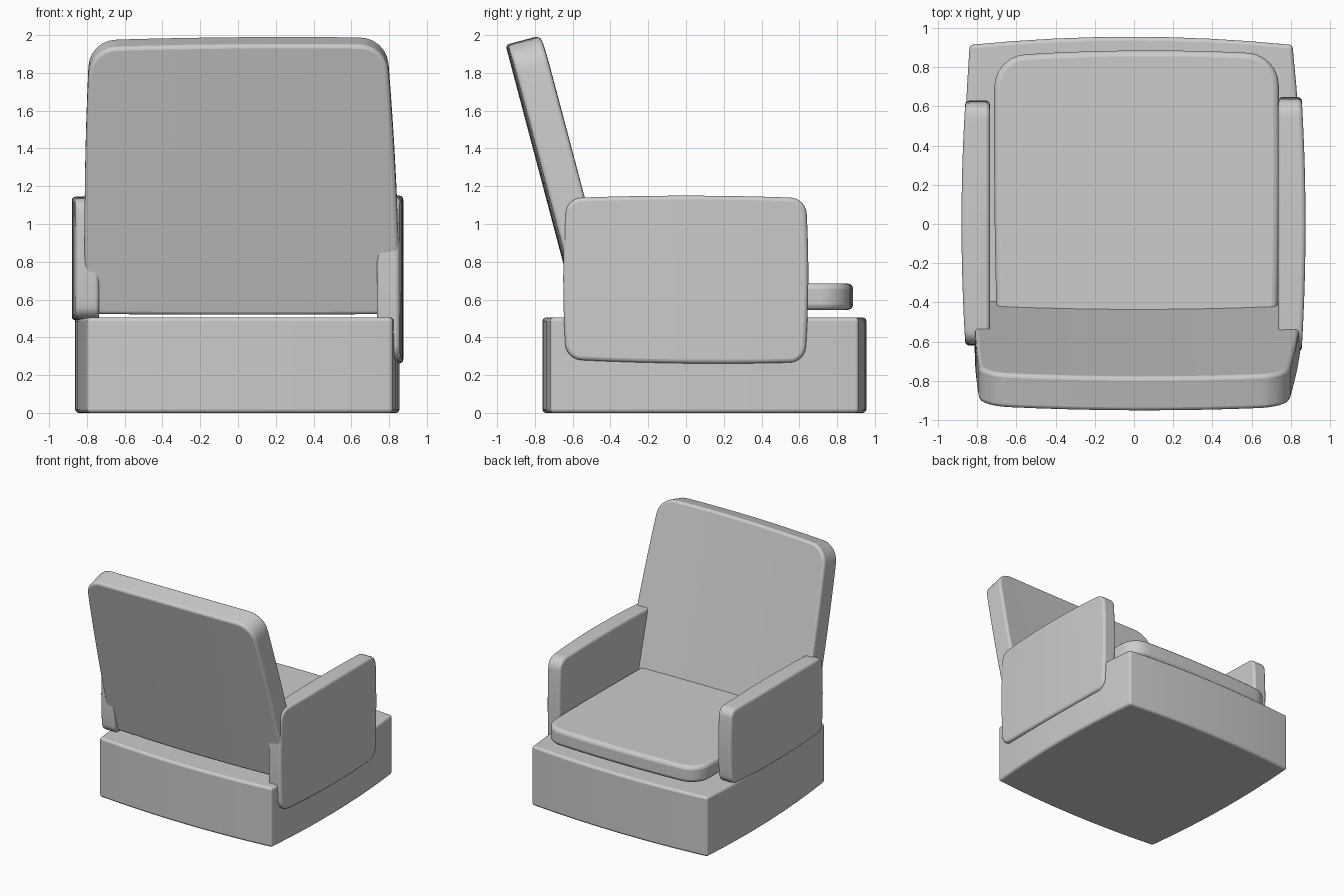
import bpy, bmesh
from math import radians, pi
from mathutils import Matrix, Vector

if "Cube" in bpy.data.objects:
    bpy.data.objects.remove(bpy.data.objects["Cube"])


def outline(corners, radii, bulge, steps=8):
    """Rounded polygon; corners run counter-clockwise, each side bows outward by bulge."""
    n = len(corners)
    c = [Vector(p) for p in corners]
    arcs = []
    for i in range(n):
        a = (c[i - 1] - c[i]).normalized() * radii[i]
        b = (c[(i + 1) % n] - c[i]).normalized() * radii[i]
        if radii[i] == 0:
            arcs.append([c[i]])
            continue
        arc = []
        for k in range(7):
            t = k / 6
            # quadratic/cubic corner close to a circular arc
            p0, p3 = c[i] + a, c[i] + b
            p1, p2 = c[i] + a * 0.45, c[i] + b * 0.45
            s = 1 - t
            arc.append(p0 * s**3 + p1 * 3 * s * s * t + p2 * 3 * s * t * t + p3 * t**3)
        arcs.append(arc)
    pts = []
    for i in range(n):
        pts += arcs[i]
        p, q = arcs[i][-1], arcs[(i + 1) % n][0]
        d = (q - p).normalized()
        out = Vector((d.y, -d.x))
        for k in range(1, steps):
            t = k / steps
            pts.append(p.lerp(q, t) + out * bulge[i] * 4 * t * (1 - t))
    return pts


def slab(name, pts, low, high, matrix, bevel=0.02, bow_low=0, bow_high=0):
    """Extrude an outline, bow its two faces along local x, round the rims."""
    bm = bmesh.new()
    face = bm.faces.new([bm.verts.new((p.x, p.y, low)) for p in pts])
    ext = bmesh.ops.extrude_face_region(bm, geom=[face])
    for v in ext["geom"]:
        if isinstance(v, bmesh.types.BMVert):
            v.co.z = high
    if bow_low or bow_high:
        xs = [p.x for p in pts]
        mid, half = (min(xs) + max(xs)) / 2, (max(xs) - min(xs)) / 2
        for k in range(-4, 5):
            bmesh.ops.bisect_plane(bm, geom=bm.verts[:] + bm.edges[:] + bm.faces[:],
                                   plane_co=(mid + half * k / 5, 0, 0), plane_no=(1, 0, 0),
                                   dist=0.003)
        for v in bm.verts:
            w = 1 - ((v.co.x - mid) / half) ** 2
            v.co.z += w * (bow_high if v.co.z > (low + high) / 2 else bow_low)
    bmesh.ops.transform(bm, matrix=matrix, verts=bm.verts[:])
    bmesh.ops.recalc_face_normals(bm, faces=bm.faces[:])
    mesh = bpy.data.meshes.new(name)
    bm.to_mesh(mesh)
    bm.free()
    ob = bpy.data.objects.new(name, mesh)
    bpy.context.collection.objects.link(ob)
    mod = ob.modifiers.new("rim", "BEVEL")
    mod.width, mod.segments = bevel, 3
    mod.limit_method, mod.angle_limit = "ANGLE", radians(50)
    bpy.context.view_layer.objects.active = ob
    bpy.ops.object.select_all(action="DESELECT")
    ob.select_set(True)
    bpy.ops.object.shade_smooth_by_angle(angle=radians(35))
    return ob


# Plinth base with bowed sides
slab("base", outline([(-0.80, -0.72), (0.82, -0.72), (0.81, 0.915), (-0.84, 0.915)],
                     [0.02] * 4, [0.04] * 4), 0.0, 0.505, Matrix(), 0.02)

# Seat cushion, hovering just above the base
slab("seat_cushion", outline([(-0.70, -0.52), (0.73, -0.52), (0.74, 0.875), (-0.715, 0.865)],
                             [0.03, 0.03, 0.17, 0.17], [0, 0.005, 0.015, 0.005]),
     0.545, 0.685, Matrix(), 0.03)

# Arm panels: local x -> y, local y -> z, local z -> x
to_side = Matrix(((0, 0, 1, 0), (1, 0, 0, 0), (0, 1, 0, 0), (0, 0, 0, 1)))
slab("right_arm", outline([(-0.64, 0.28), (0.635, 0.265), (0.64, 1.14), (-0.64, 1.14)],
                          [0.09] * 4, [0.01] * 4),
     0.735, 0.855, to_side, 0.02, bow_high=0.02)
slab("left_arm", outline([(-0.61, 0.50), (0.62, 0.50), (0.62, 1.135), (-0.61, 1.135)],
                         [0.07] * 4, [0.01] * 4),
     -0.86, -0.735, to_side, 0.02, bow_low=-0.02)

# Reclined backrest, tapering upward and slightly bowed
recline = Matrix.Translation((0, -0.48, 0.54)) @ Matrix.Rotation(radians(104.8), 4, "X")
slab("backrest", outline([(-0.81, 0.0), (0.86, 0.0), (0.79, 1.48), (-0.79, 1.465)],
                         [0.05, 0.05, 0.15, 0.15], [0, 0.01, 0.01, 0.01]),
     -0.10, 0.08, recline, 0.02, bow_low=0.02, bow_high=0.02)
